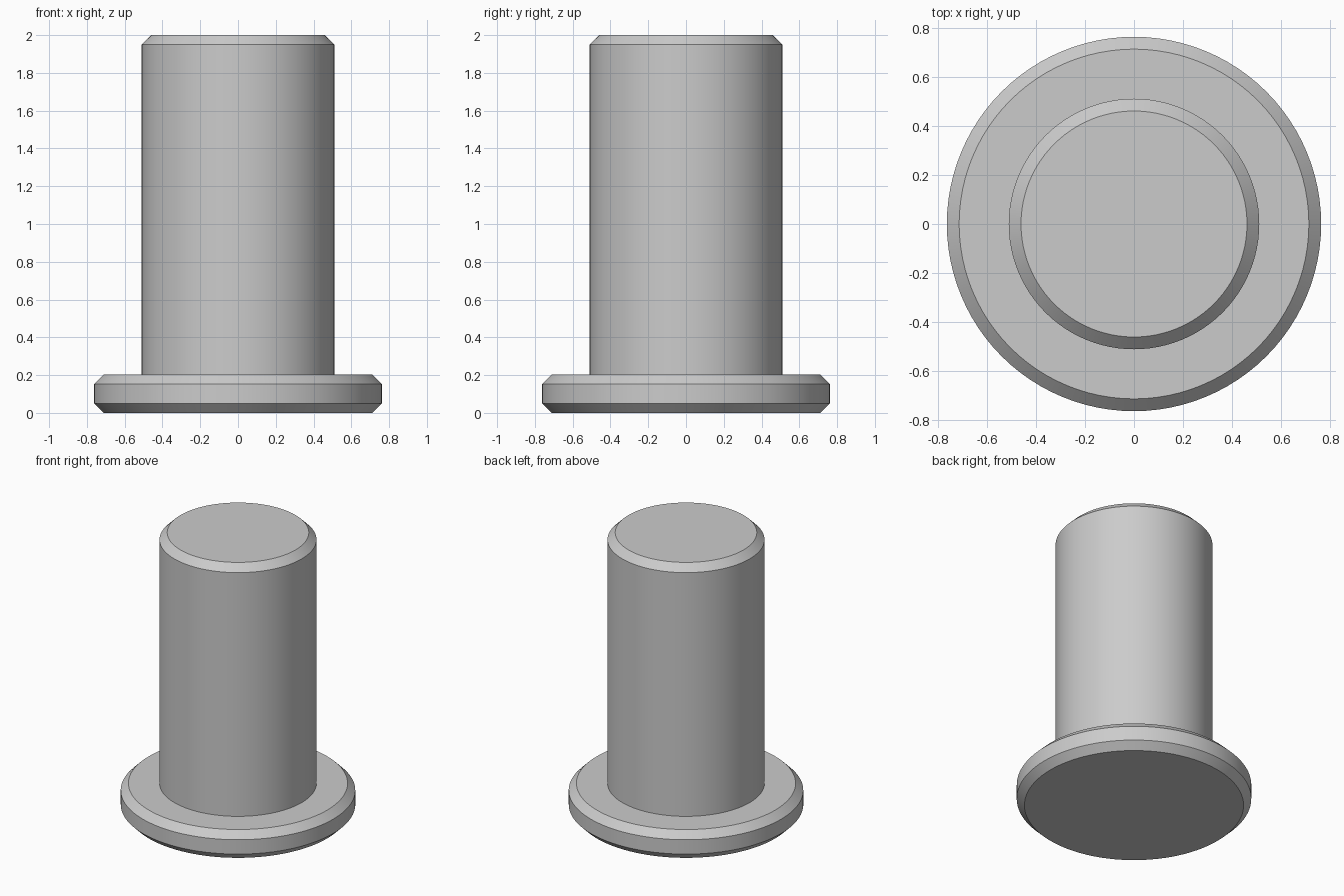
import bpy
import bmesh
from math import cos, sin, tau, radians

SIDES = 96
CHAMFER = 0.05

cube = bpy.data.objects.get("Cube")
if cube:
    bpy.data.objects.remove(cube, do_unlink=True)

# Plain grey metal
grey = bpy.data.materials.new("grey metal")
grey.use_nodes = True
colour = (0.6, 0.6, 0.6, 1)
grey.diffuse_color = colour
grey.node_tree.nodes["Principled BSDF"].inputs["Base Color"].default_value = colour


def turned_part(name, profile):
    """Turn a (radius, height) profile about z, closing both ends."""
    bm = bmesh.new()
    rings = [[bm.verts.new((r * cos(tau * i / SIDES), r * sin(tau * i / SIDES), z))
              for i in range(SIDES)] for r, z in profile]
    for low, high in zip(rings, rings[1:]):
        for i in range(SIDES):
            j = (i + 1) % SIDES
            bm.faces.new((low[i], low[j], high[j], high[i]))
    bm.faces.new(rings[0][::-1])
    bm.faces.new(rings[-1])
    mesh = bpy.data.meshes.new(name)
    bm.to_mesh(mesh)
    bm.free()
    mesh.materials.append(grey)
    obj = bpy.data.objects.new(name, mesh)
    bpy.context.collection.objects.link(obj)
    bpy.ops.object.select_all(action="DESELECT")
    obj.select_set(True)
    bpy.context.view_layer.objects.active = obj
    bpy.ops.object.shade_smooth_by_angle(angle=radians(30))
    return obj


# One solid pin: chamfered flange, flat shoulder, straight shaft, chamfered tip
flange_r, flange_top = 0.762, 0.203
shaft_r, shaft_top = 0.51, 2.0
turned_part("flanged_pin", [
    (flange_r - CHAMFER, 0),
    (flange_r, CHAMFER),
    (flange_r, flange_top - CHAMFER),
    (flange_r - CHAMFER, flange_top),
    (shaft_r, flange_top),
    (shaft_r, shaft_top - CHAMFER),
    (shaft_r - CHAMFER, shaft_top),
])
